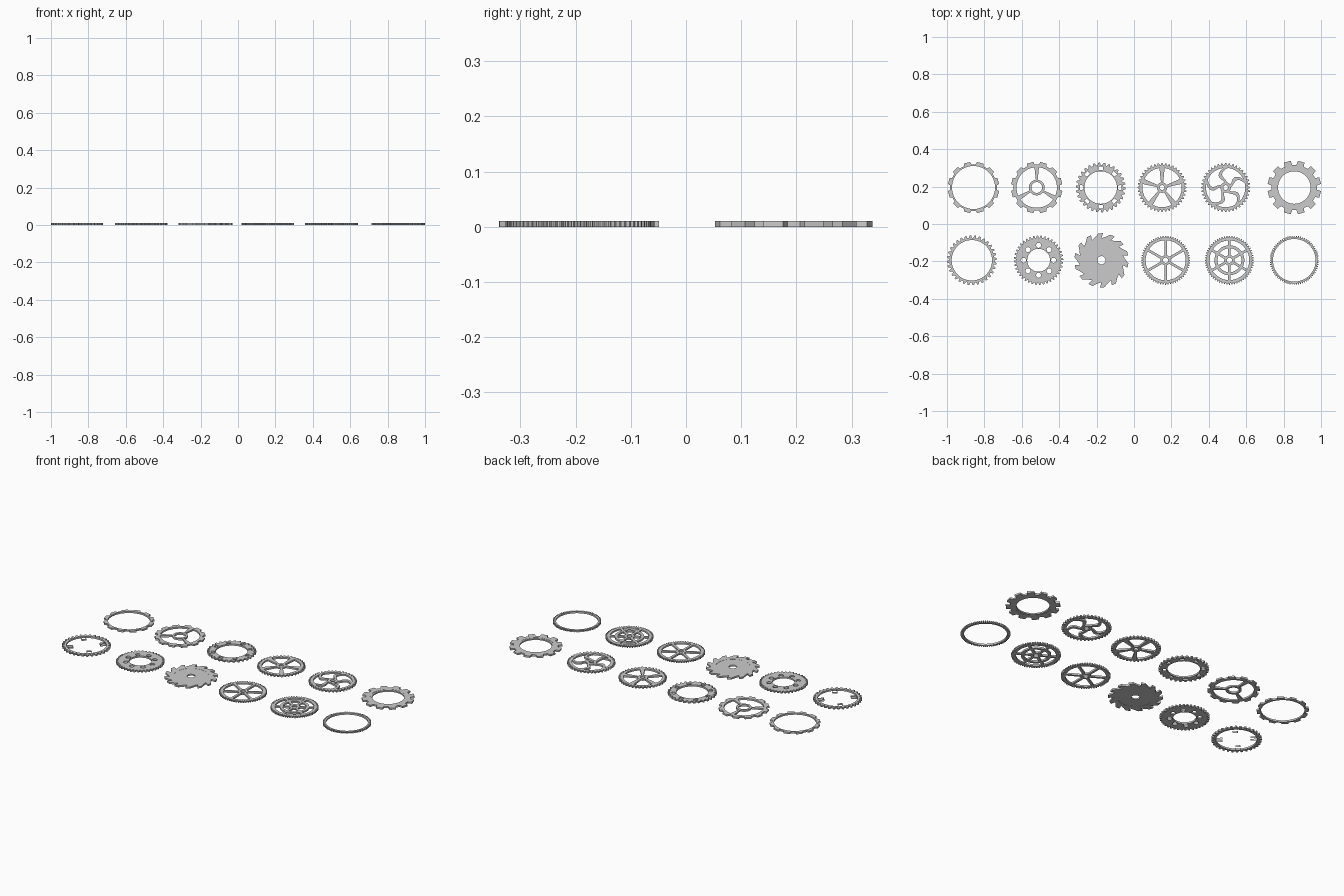
import bpy, bmesh
from math import sin, cos, pi, asin, radians
from mathutils import Matrix

if "Cube" in bpy.data.objects:
    bpy.data.objects.remove(bpy.data.objects["Cube"])

T = 0.01      # gear thickness
S = 20.0      # build oversize for a clean fill, then shrink


def polar(r, a):
    return (r * cos(a), r * sin(a))


def circle(r, n=48, cx=0, cy=0):
    return [(cx + r * cos(2 * pi * i / n), cy + r * sin(2 * pi * i / n)) for i in range(n)]


def teeth(n, root, tip, pattern, phase=90):
    # pattern: (fraction of pitch, height 0..1) for one tooth
    step = 2 * pi / n
    return [polar(root + (tip - root) * h, radians(phase) + (i + f) * step)
            for i in range(n) for f, h in pattern]


def windows(n, r0, r1, w0, w1, phase=90, bow=0.0, steps=10):
    # openings between n spokes whose half width runs from w0 to w1
    out, step = [], 2 * pi / n
    for k in range(n):
        a = radians(phase) + k * step

        def edge(t, side):
            r = r0 + (r1 - r0) * t
            half = asin(min(0.99, (w0 + (w1 - w0) * t) / r))
            b = a + bow * sin(pi * t)
            return (r, b + half) if side > 0 else (r, b + step - half)
        m = 8 if bow else 1
        up = [edge(i / m, 1) for i in range(m + 1)]
        down = [edge(1 - i / m, -1) for i in range(m + 1)]

        def arc(p, q):
            return [(p[0], p[1] + (q[1] - p[1]) * i / steps) for i in range(1, steps)]
        pts = up + arc(up[-1], down[0]) + down + arc(down[-1], up[0])
        out.append([polar(*p) for p in pts])
    return out


def plate(name, x, y, loops, thick=T):
    # flat plate from an outline plus hole loops
    cu = bpy.data.curves.new(name, 'CURVE')
    cu.dimensions = '2D'
    cu.fill_mode = 'BOTH'
    cu.extrude = thick / 2 * S
    for loop in loops:
        sp = cu.splines.new('POLY')
        sp.points.add(len(loop) - 1)
        for p, (px, py) in zip(sp.points, loop):
            p.co = (px * S, py * S, 0, 1)
        sp.use_cyclic_u = True
    ob = bpy.data.objects.new(name, cu)
    bpy.context.collection.objects.link(ob)
    bpy.ops.object.select_all(action='DESELECT')
    ob.select_set(True)
    bpy.context.view_layer.objects.active = ob
    bpy.ops.object.convert(target='MESH')
    ob = bpy.context.view_layer.objects.active
    bm = bmesh.new()
    bm.from_mesh(ob.data)
    bm.transform(Matrix.Scale(1 / S, 4))
    bmesh.ops.remove_doubles(bm, verts=bm.verts, dist=1e-5)
    bmesh.ops.recalc_face_normals(bm, faces=bm.faces)
    for f in bm.faces:
        f.smooth = False
    bm.to_mesh(ob.data)
    bm.free()
    ob.location = (x, y, T / 2)
    return ob


# Tooth shapes
BROAD = [(-0.32, 0), (-0.24, 1), (0.24, 1), (0.32, 0)]
SLANT = [(0, 0), (0.12, 1), (0.45, 1), (0.7, 0)]
FINE = [(-0.35, 0), (-0.15, 1), (0.15, 1), (0.35, 0)]
HOOK = [(0, 0), (-0.12, 1), (0.25, 1), (0.6, 0.35)]
YB, YF = 0.195, -0.194

# Back row
plate("broad_tooth_ring", -0.858, YB, [teeth(12, 0.125, 0.138, BROAD, 75), circle(0.115)])

plate("three_spoke_gear", -0.52, YB,
      [teeth(12, 0.124, 0.138, BROAD, 75), circle(0.029, 32)]
      + windows(3, 0.042, 0.108, 0.005, 0.012, steps=20))

slots = []
for k in range(8):
    a = k * pi / 4
    slots.append([polar(r, a + d) for r, d in
                  ((0.094, -0.12), (0.112, -0.12), (0.112, 0.12), (0.094, 0.12))])
plate("slotted_ring_gear", -0.178, YB,
      [teeth(30, 0.12, 0.133, SLANT), circle(0.087)] + slots)

plate("five_spoke_gear", 0.15, YB,
      [teeth(40, 0.12, 0.131, FINE), circle(0.013, 24)]
      + windows(5, 0.028, 0.105, 0.006, 0.014))

plate("curved_spoke_gear", 0.49, YB,
      [teeth(40, 0.12, 0.131, FINE), circle(0.013, 24)]
      + windows(5, 0.028, 0.105, 0.007, 0.012, bow=0.42))

plate("heavy_ring_gear", 0.857, YB, [teeth(12, 0.122, 0.144, BROAD, 75), circle(0.098)])
plate("heavy_ring_inner_lip", 0.857, YB, [circle(0.098), circle(0.087)], T * 0.8)

# Front row
plate("tabbed_ring_gear", -0.867, YF, [teeth(32, 0.12, 0.133, SLANT), circle(0.108)])

# Open-topped tab walls inside the tabbed ring
bm = bmesh.new()
for k in range(4):
    rot = Matrix.Rotation(pi / 4 + k * pi / 2, 4, 'Z')
    path = [(0.107, -0.013), (0.074, -0.013), (0.074, 0.013), (0.107, 0.013)]
    lo = [bm.verts.new((px, py, 0)) for px, py in path]
    hi = [bm.verts.new((px, py, T)) for px, py in path]
    for i in range(3):
        bm.faces.new((lo[i], lo[i + 1], hi[i + 1], hi[i]))
    bmesh.ops.transform(bm, matrix=rot, verts=lo + hi)
me = bpy.data.meshes.new("tab_walls")
bm.to_mesh(me)
bm.free()
tabs = bpy.data.objects.new("tab_walls", me)
tabs.location = (-0.867, YF, 0)
bpy.context.collection.objects.link(tabs)

plate("drilled_gear", -0.51, YF,
      [teeth(40, 0.12, 0.132, SLANT), circle(0.061)]
      + [circle(0.0135, 20, *polar(0.08, k * pi / 4)) for k in range(8)])

plate("saw_blade_rim", -0.174, YF, [teeth(14, 0.118, 0.145, HOOK), circle(0.095)])
plate("saw_blade_disc", -0.174, YF, [circle(0.095), circle(0.022, 32)], T * 0.85)

plate("six_spoke_gear", 0.169, YF,
      [teeth(60, 0.122, 0.131, FINE), circle(0.014, 24)]
      + windows(6, 0.027, 0.107, 0.007, 0.007))

plate("double_ring_gear", 0.51, YF,
      [teeth(60, 0.122, 0.131, FINE), circle(0.014, 24)]
      + windows(6, 0.028, 0.064, 0.007, 0.007)
      + windows(6, 0.08, 0.106, 0.007, 0.007))

plate("fine_tooth_ring", 0.857, YF, [teeth(72, 0.123, 0.131, FINE), circle(0.114, 64)])
